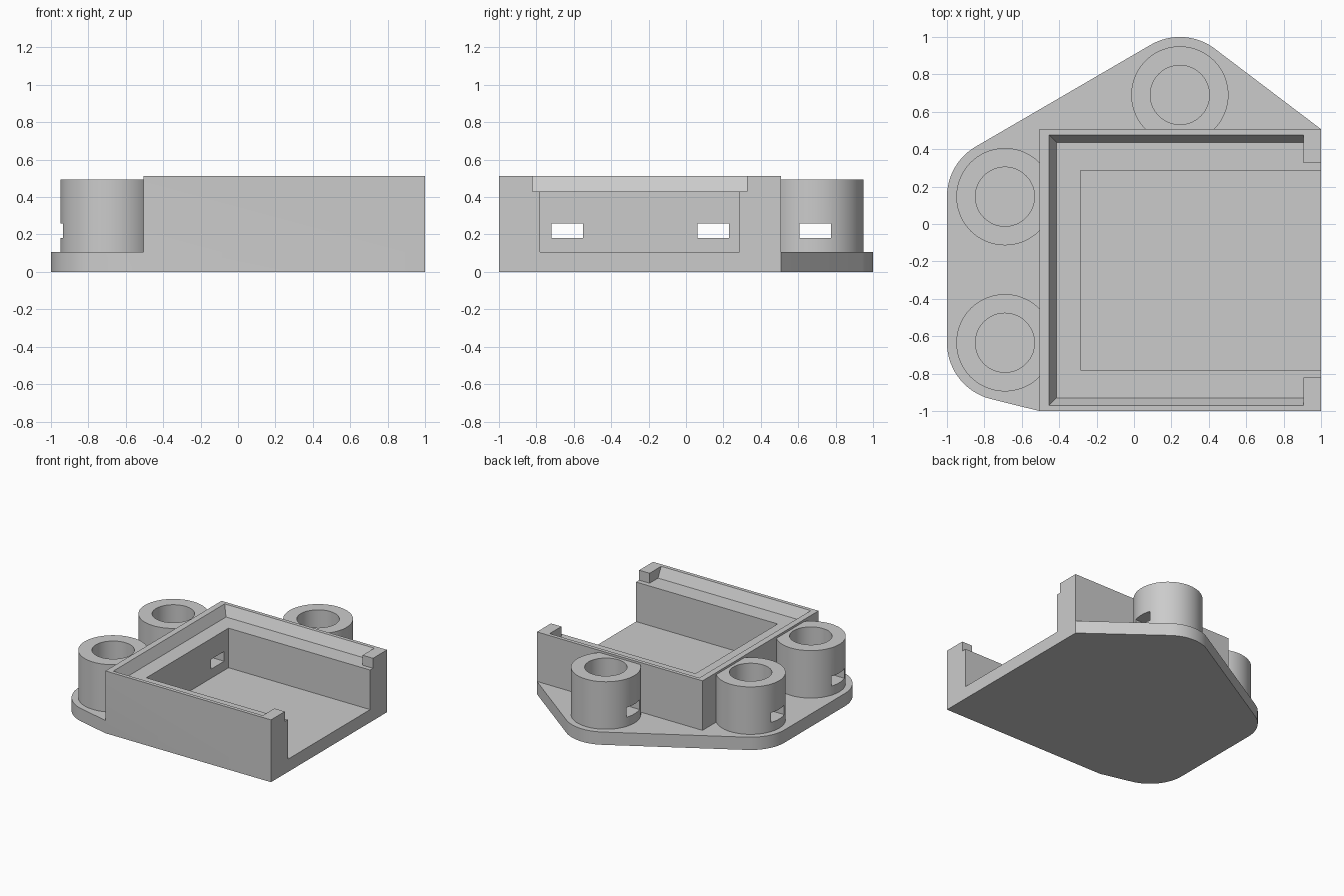
import bpy, bmesh
from math import cos, sin, tau, radians
from mathutils import Vector

cube = bpy.data.objects.get("Cube")
if cube:
    bpy.data.objects.remove(cube, do_unlink=True)

grey = bpy.data.materials.new("plain grey")
grey.use_nodes = True
colour = (0.6, 0.6, 0.6, 1)
grey.diffuse_color = colour
grey.node_tree.nodes["Principled BSDF"].inputs["Base Color"].default_value = colour

PLATE, RIM, LEDGE = 0.105, 0.512, 0.43
POSTS = {"left_rear_post": (-0.69, 0.146), "left_front_post": (-0.69, -0.635),
         "back_post": (0.245, 0.69)}


def hull(name, points):
    """Convex solid around the given points, with flat faces merged."""
    bm = bmesh.new()
    for p in points:
        bm.verts.new(p)
    bmesh.ops.convex_hull(bm, input=bm.verts)
    bmesh.ops.dissolve_limit(bm, angle_limit=radians(0.5), verts=bm.verts, edges=bm.edges)
    bmesh.ops.recalc_face_normals(bm, faces=bm.faces)
    mesh = bpy.data.meshes.new(name)
    bm.to_mesh(mesh)
    bm.free()
    mesh.materials.append(grey)
    obj = bpy.data.objects.new(name, mesh)
    bpy.context.collection.objects.link(obj)
    return obj


def box(name, x, y, z):
    return hull(name, [(a, b, c) for a in x for b in y for c in z])


def circle(centre, r, z, n=72):
    return [(centre[0] + r * cos(tau * i / n), centre[1] + r * sin(tau * i / n), z)
            for i in range(n)]


def cylinder(name, centre, r, z):
    return hull(name, circle(centre, r, z[0]) + circle(centre, r, z[1]))


def combine(obj, operation, *others):
    """Boolean the helpers into the object, then discard them."""
    for other in others:
        mod = obj.modifiers.new(operation, 'BOOLEAN')
        mod.operation, mod.solver, mod.object = operation, 'EXACT', other
        bpy.context.view_layer.update()
        graph = bpy.context.evaluated_depsgraph_get()
        mesh = bpy.data.meshes.new_from_object(obj.evaluated_get(graph))
        obj.modifiers.clear()
        obj.data = mesh
        bpy.data.objects.remove(other, do_unlink=True)


def slot(centre):
    """Cable tie slot running along x through a post."""
    x = (-1.1, -0.2) if centre[0] < 0 else (-0.1, 0.6)
    return box("slot_cutter", x, (centre[1] - 0.084, centre[1] + 0.084), (0.18, 0.26))


def finish(obj):
    bpy.ops.object.select_all(action='DESELECT')
    obj.select_set(True)
    bpy.context.view_layer.objects.active = obj
    bpy.ops.object.shade_smooth_by_angle(angle=radians(30))


# Mounting plate wrapped around the posts and the tray corners
outline = [(-0.505, -1), (1, -1), (1, 0.507)]
points = [(x, y, z) for x, y in outline for z in (0, PLATE)]
for centre in POSTS.values():
    points += circle(centre, 0.31, 0) + circle(centre, 0.31, PLATE)
tray = hull("tray", points)

# Open-ended box with a chamfered lid recess
combine(tray, 'UNION', box("tray_box", (-0.505, 1), (-1, 0.507), (0, RIM)))
recess = [(x, y, LEDGE) for x in (-0.415, 0.905) for y in (-0.93, 0.437)]
recess += [(x, y, 0.553) for x in (-0.475, 0.905) for y in (-0.99, 0.497)]
combine(tray, 'DIFFERENCE',
        box("cavity_cutter", (-0.287, 1.1), (-0.78, 0.287), (PLATE, 0.6)),
        hull("recess_cutter", recess),
        box("lid_entry_cutter", (0.8, 1.1), (-0.82, 0.325), (LEDGE, 0.6)),
        slot(POSTS["left_rear_post"]), slot(POSTS["left_front_post"]))
finish(tray)

# Hollow posts, trimmed where they meet the tray walls
for name, centre in POSTS.items():
    post = cylinder(name, centre, 0.26, (0.05, 0.495))
    combine(post, 'DIFFERENCE',
            cylinder("bore_cutter", centre, 0.158, (0, 0.6)),
            box("wall_cutter", (-0.49, 1.2), (-1.2, 0.492), (0, 0.6)),
            slot(centre))
    finish(post)
